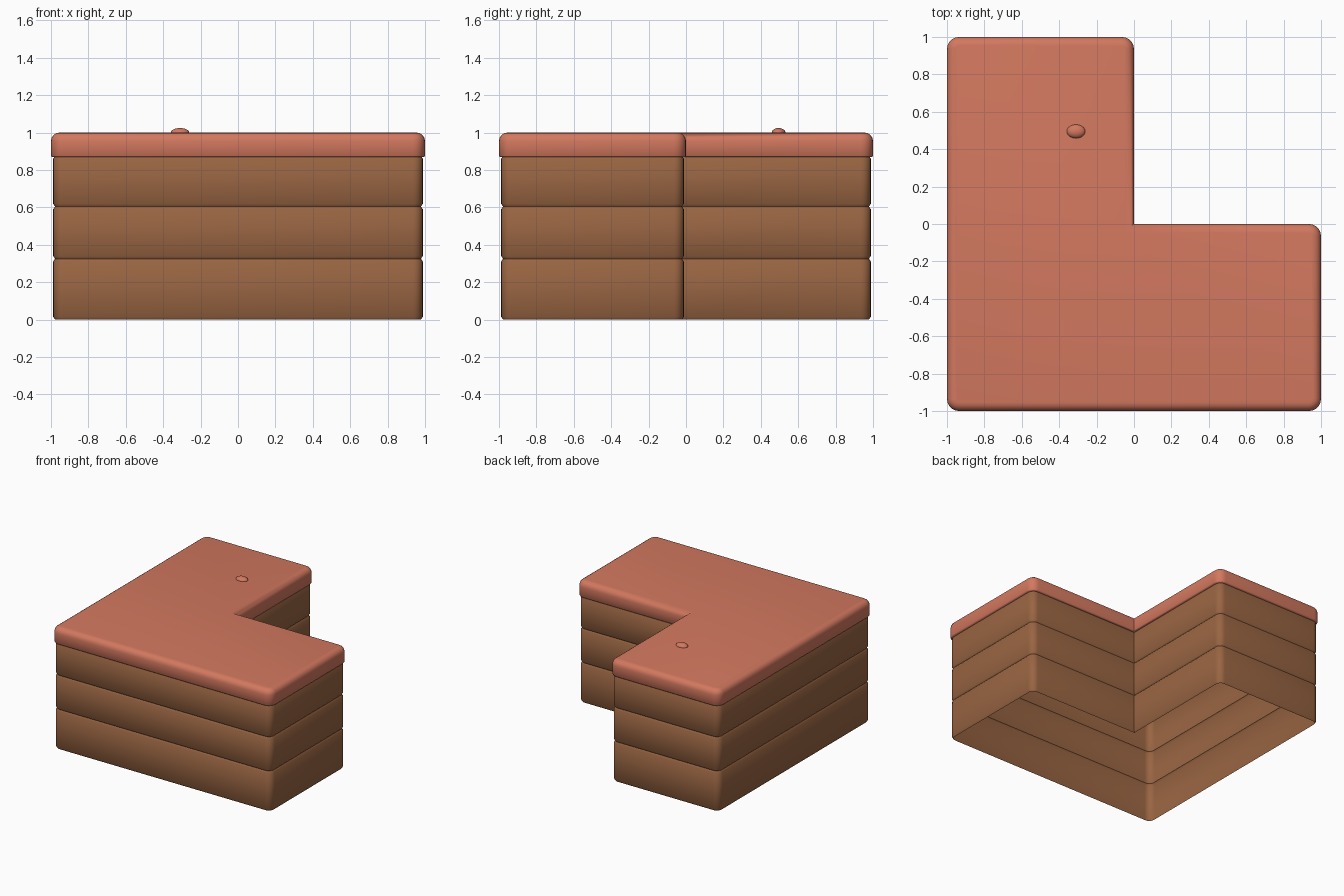
import bpy, bmesh, math

if "Cube" in bpy.data.objects:
    bpy.data.objects.remove(bpy.data.objects["Cube"], do_unlink=True)


def material(name, rgb):
    m = bpy.data.materials.new(name)
    m.use_nodes = True
    color = (*rgb, 1.0)
    m.diffuse_color = color
    m.node_tree.nodes["Principled BSDF"].inputs["Base Color"].default_value = color
    return m


terracotta = material("terracotta", (0.65, 0.19, 0.115))
wood = material("brown wood", (0.32, 0.13, 0.055))


def l_outline(inset, radius=0.065, steps=5):
    """L-shaped outline with round outer corners and a sharp inner corner."""
    e, n, r = 1 - inset, -inset, max(radius - inset, 0.01)
    # corner x, corner y, direction to arc centre, start angle
    corners = [(-e, -e, 1, 1, 180), (e, -e, -1, 1, 270), (e, n, -1, -1, 0),
               None, (n, e, -1, -1, 0), (-e, e, 1, -1, 90)]
    pts = []
    for c in corners:
        if c is None:
            pts.append((n, n))
            continue
        x, y, dx, dy, start = c
        for i in range(steps + 1):
            a = math.radians(start + 90 * i / steps)
            pts.append((x + dx * r + r * math.cos(a), y + dy * r + r * math.sin(a)))
    return pts


def loft(name, profile, mat, cap=False):
    """Stack L outlines along a profile of (inset, height)."""
    bm = bmesh.new()
    rings = [[bm.verts.new((x, y, z)) for x, y in l_outline(i)] for i, z in profile]
    for low, high in zip(rings, rings[1:]):
        for k in range(len(low)):
            j = (k + 1) % len(low)
            bm.faces.new((low[k], low[j], high[j], high[k]))
    if cap:
        bm.faces.new(rings[-1])
    return finish(name, bm, mat)


def finish(name, bm, mat):
    mesh = bpy.data.meshes.new(name)
    bm.to_mesh(mesh)
    bm.free()
    mesh.materials.append(mat)
    ob = bpy.data.objects.new(name, mesh)
    bpy.context.collection.objects.link(ob)
    bpy.ops.object.select_all(action="DESELECT")
    ob.select_set(True)
    bpy.context.view_layer.objects.active = ob
    bpy.ops.object.shade_smooth_by_angle(angle=math.radians(55))
    return ob


# Three stacked planks forming an open-bottomed wall
heights = [0, 0.325, 0.605, 0.875]
for name, z0, z1 in zip(("lower_plank", "middle_plank", "upper_plank"), heights, heights[1:]):
    loft(name, [(0.022, z0), (0.012, z0 + 0.014), (0.012, z1 - 0.014), (0.022, z1)], wood)

# Rounded counter slab with an overhanging lip
bevel = 0.045
edge = [(bevel * (1 - math.cos(a)), 1 - bevel * (1 - math.sin(a)))
        for a in (math.pi / 2 * i / 4 for i in range(5))]
loft("countertop", [(0.03, 0.868), (0.006, 0.868), (0, 0.876)] + edge, terracotta, cap=True)

# Small flattened knob on the back arm
bm = bmesh.new()
bmesh.ops.create_uvsphere(bm, u_segments=20, v_segments=12, radius=1)
bmesh.ops.scale(bm, vec=(0.05, 0.037, 0.025), verts=bm.verts)
bmesh.ops.translate(bm, vec=(-0.31, 0.495, 0.999), verts=bm.verts)
finish("knob", bm, terracotta)
